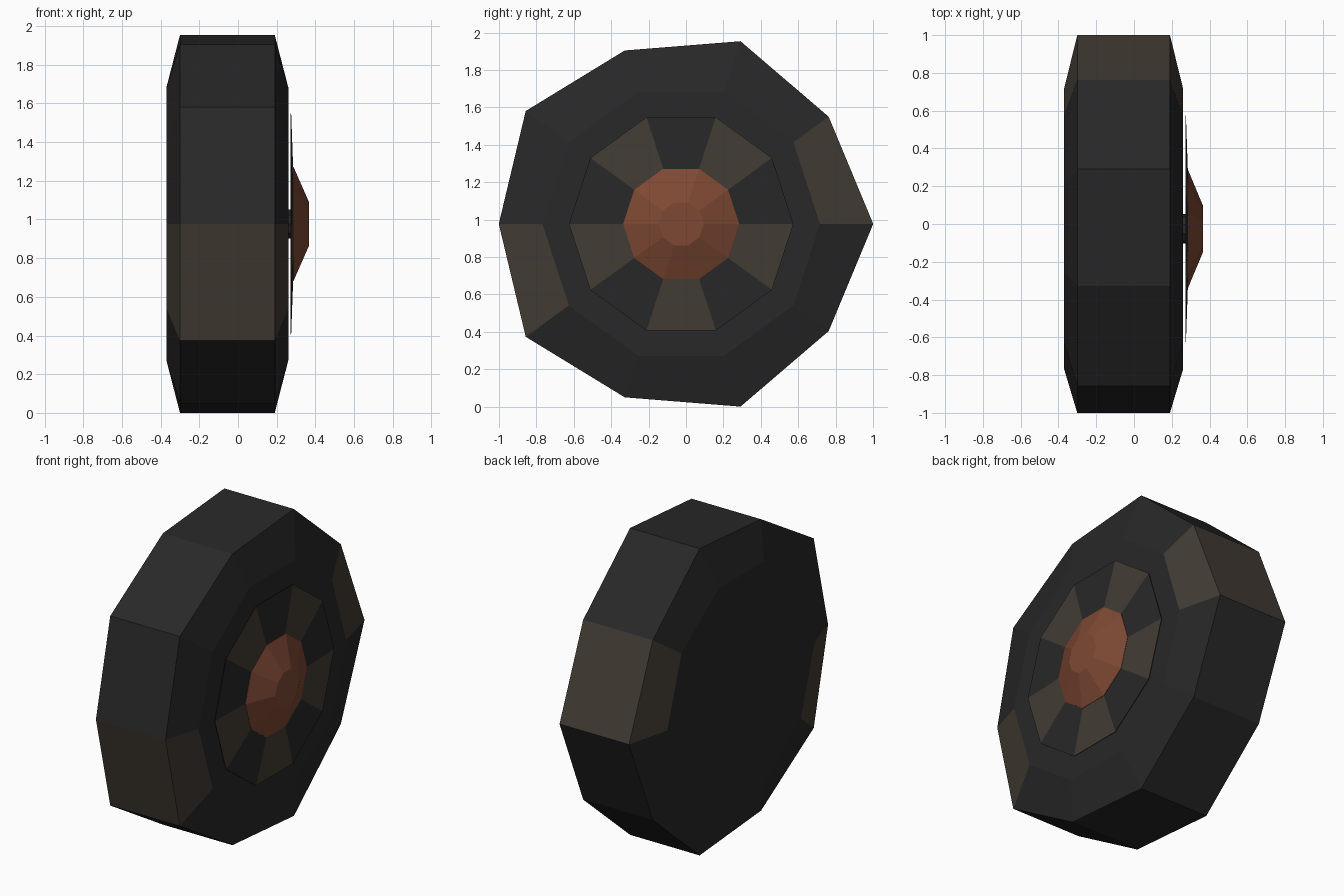
import bpy
import bmesh
from math import cos, sin, tau

SIDES = 10
CENTRE_Y, CENTRE_Z = -0.026, 0.977

cube = bpy.data.objects.get("Cube")
if cube:
    bpy.data.objects.remove(cube, do_unlink=True)


def make_material(name, rgb):
    mat = bpy.data.materials.new(name)
    mat.use_nodes = True
    mat.diffuse_color = (*rgb, 1)
    bsdf = mat.node_tree.nodes["Principled BSDF"]
    bsdf.inputs["Base Color"].default_value = (*rgb, 1)
    bsdf.inputs["Roughness"].default_value = 0.9
    return mat


rubber = make_material("dark rubber", (0.021, 0.021, 0.021))
mud = make_material("grey brown", (0.056, 0.045, 0.035))
rust = make_material("rust orange", (0.21, 0.066, 0.034))


def lathe(name, rings, materials, segment_rule=None):
    """Loft ten-sided rings along x; each ring is (x, even radius, odd radius)."""
    bm = bmesh.new()
    loops = []
    for x, even, odd in rings:
        loop = []
        for k in range(SIDES):
            r = odd if k % 2 else even
            a = tau * k / SIDES
            loop.append(bm.verts.new((x, CENTRE_Y + r * cos(a), CENTRE_Z + r * sin(a))))
        loops.append(loop)
    for i in range(len(loops) - 1):
        a, b = loops[i], loops[i + 1]
        for k in range(SIDES):
            n = (k + 1) % SIDES
            face = bm.faces.new((a[k], a[n], b[n], b[k]))
            if segment_rule and segment_rule(k):
                face.material_index = 1
    bm.faces.new(loops[0])
    bm.faces.new(loops[-1])
    bmesh.ops.recalc_face_normals(bm, faces=bm.faces)
    mesh = bpy.data.meshes.new(name)
    bm.to_mesh(mesh)
    bm.free()
    for mat in materials:
        mesh.materials.append(mat)
    obj = bpy.data.objects.new(name, mesh)
    bpy.context.collection.objects.link(obj)
    return obj


# Tyre: uneven tread with bevelled shoulders, two opposite brown patches
lathe("tyre",
      [(-0.37, 0.742, 0.742), (-0.30, 1.027, 0.975),
       (0.19, 1.027, 0.975), (0.26, 0.742, 0.742)],
      [rubber, mud], lambda k: k % 5 == 0)

# Short axle joining the tyre and the wheel disc
lathe("axle", [(0.25, 0.078, 0.078), (0.28, 0.078, 0.078)], [rubber])

# Wheel disc with alternating spokes
lathe("spoke_disc", [(0.272, 0.60, 0.60), (0.275, 0.60, 0.60), (0.285, 0.31, 0.31)],
      [rubber, mud], lambda k: k % 2 == 1)

# Conical hub cap
lathe("hub_cap", [(0.28, 0.31, 0.31), (0.287, 0.31, 0.31), (0.366, 0.121, 0.121)], [rust])
